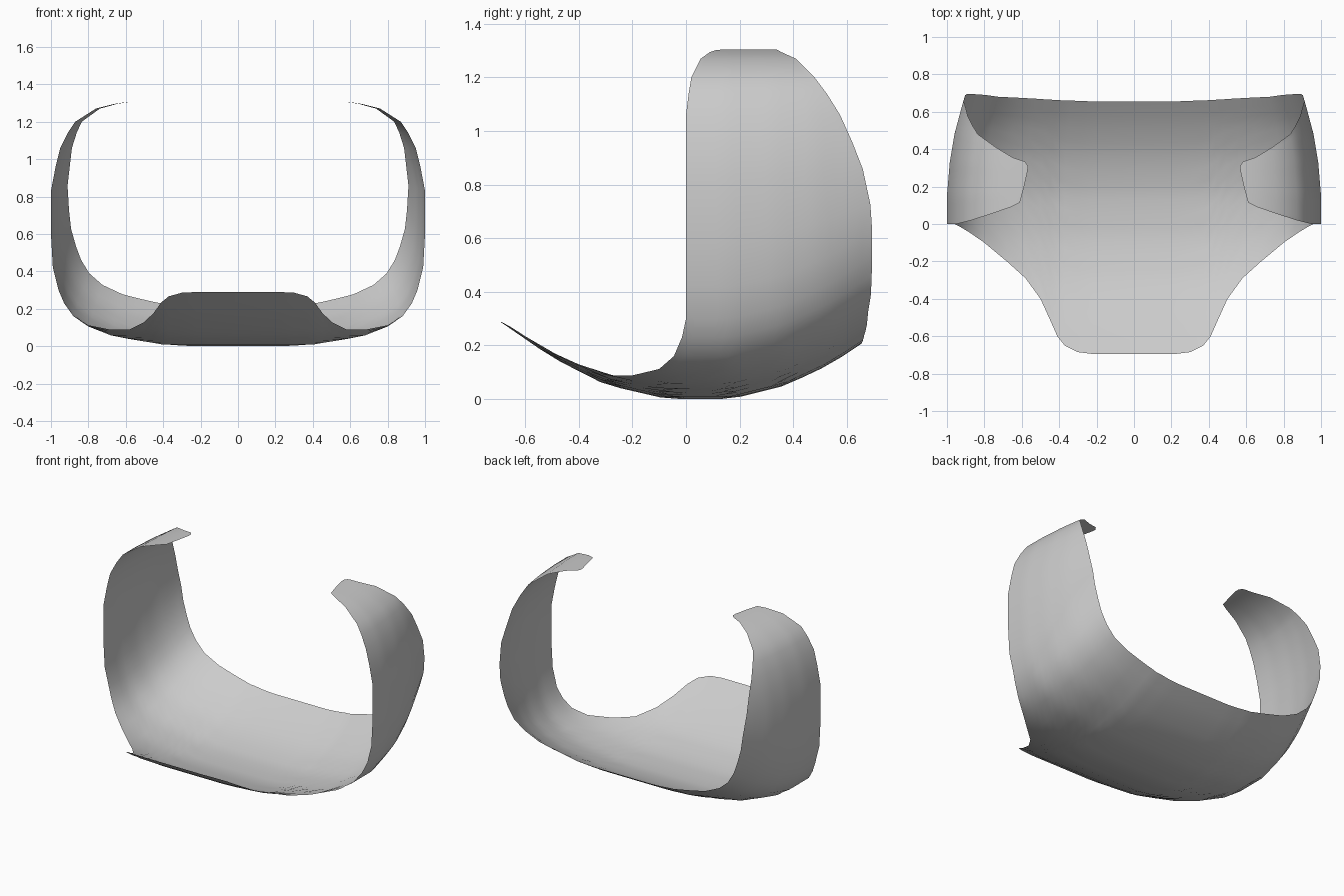
import bpy, bmesh

# Half cross-section, centre to tip: x, z, front edge y, back edge y
SECTION = [
    (0, 0, -.695, .655), (.22, 0, -.695, .655), (.3, .003, -.685, .657),
    (.37, .008, -.65, .66), (.41, .01, -.6, .66), (.45, .017, -.51, .663),
    (.5, .025, -.4, .665), (.58, .038, -.29, .67), (.68, .058, -.2, .675),
    (.8, .105, -.1, .68), (.88, .16, -.045, .69), (.93, .23, -.015, .693),
    (.96, .3, 0, .695), (.99, .42, 0, .695), (1, .6, 0, .688),
    (1, .83, 0, .66), (.975, .96, 0, .62), (.95, 1.06, 0, .575),
    (.91, 1.14, .01, .525), (.87, 1.2, .02, .48), (.76, 1.27, .055, .41),
    (.66, 1.295, .09, .355), (.61, 1.303, .115, .34), (.59, 1.305, .2, .332),
    (.575, 1.305, .285, .31)]
# Floor rise and half width along y
RISE = [(-.7, .293), (-.5, .155), (-.3, .053), (-.07, 0), (.17, 0),
        (.37, .05), (.54, .13), (.65, .203), (.7, .235)]
WIDTH = [(-.7, 1), (.15, 1), (.33, .985), (.48, .96), (.63, .92), (.7, .9)]
ROWS = 18


def interp(table, t):
    for (a, va), (b, vb) in zip(table, table[1:]):
        if t <= b:
            return va + (vb - va) * (t - a) / (b - a)
    return table[-1][1]


def shell_point(x, z, y):
    fade = min(1, max(0, (.9 - z) / .54))
    return x * interp(WIDTH, y), y, z + interp(RISE, y) * fade


# Open curved shell: sweep the section between its front and back edges
bm = bmesh.new()
columns = []
for x, z, front, back in SECTION:
    columns.append([bm.verts.new(shell_point(x, z, front + (back - front) * i / ROWS))
                    for i in range(ROWS + 1)])
for a, b in zip(columns, columns[1:]):
    for i in range(ROWS):
        bm.faces.new((a[i], b[i], b[i + 1], a[i + 1])).smooth = True
mesh = bpy.data.meshes.new("curved_shell")
bm.to_mesh(mesh)
bm.free()
shell = bpy.data.objects.new("curved_shell", mesh)
bpy.context.collection.objects.link(shell)

# Mirror the other half
mirror = shell.modifiers.new("mirror", 'MIRROR')
mirror.use_axis[0] = True
mirror.use_clip = True
